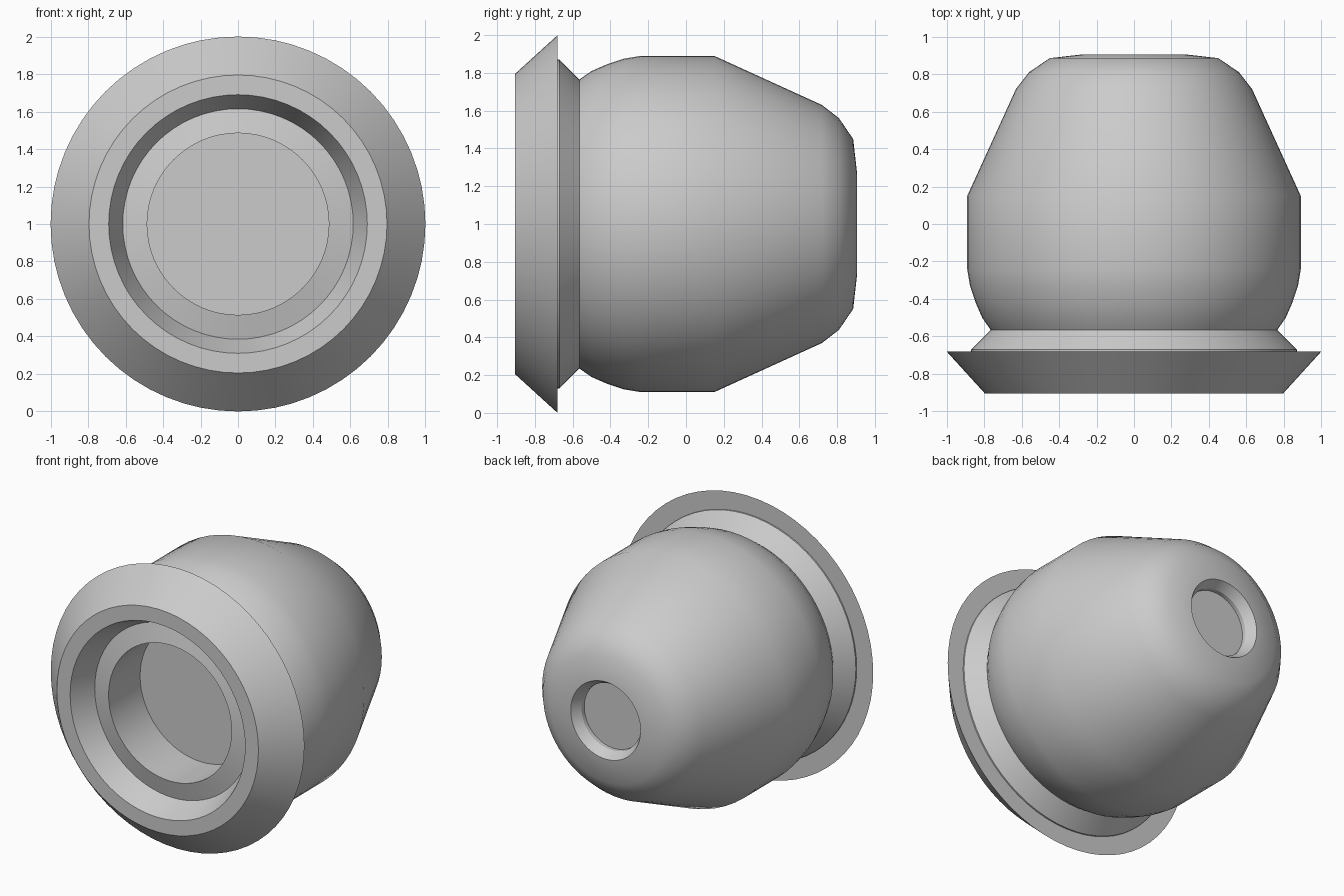
import bpy
import bmesh
import math

cube = bpy.data.objects.get("Cube")
if cube:
    bpy.data.objects.remove(cube, do_unlink=True)

SEGMENTS = 64
AXIS_HEIGHT = 1.0

grey = bpy.data.materials.new("plain_grey")
grey.use_nodes = True
colour = (0.6, 0.6, 0.6, 1)
grey.diffuse_color = colour
grey.node_tree.nodes["Principled BSDF"].inputs["Base Color"].default_value = colour


def turned_part(name, profile):
    """Revolve (radius, y) points about the horizontal y axis."""
    bm = bmesh.new()
    rings = []
    for radius, y in profile:
        if radius == 0:
            rings.append([bm.verts.new((0, y, AXIS_HEIGHT))])
            continue
        ring = []
        for i in range(SEGMENTS):
            a = math.tau * i / SEGMENTS
            ring.append(bm.verts.new((radius * math.cos(a), y,
                                      AXIS_HEIGHT + radius * math.sin(a))))
        rings.append(ring)
    for inner, outer in zip(rings, rings[1:]):
        # A ring next to the axis is closed with one flat cap
        if len(inner) == 1:
            bm.faces.new(outer)
            bm.verts.remove(inner[0])
            bm.faces.ensure_lookup_table()
            bm.faces[-1].normal_update()
            if bm.faces[-1].normal.y > 0:
                bm.faces[-1].normal_flip()
            continue
        if len(outer) == 1:
            cap = bm.faces.new(inner)
            bm.verts.remove(outer[0])
            cap.normal_update()
            if cap.normal.y < 0:
                cap.normal_flip()
            continue
        for i in range(SEGMENTS):
            j = (i + 1) % SEGMENTS
            bm.faces.new((inner[i], outer[i], outer[j], inner[j]))
    mesh = bpy.data.meshes.new(name)
    bm.to_mesh(mesh)
    bm.free()
    mesh.materials.append(grey)
    obj = bpy.data.objects.new(name, mesh)
    bpy.context.collection.objects.link(obj)
    bpy.ops.object.select_all(action="DESELECT")
    obj.select_set(True)
    bpy.context.view_layer.objects.active = obj
    bpy.ops.object.shade_smooth_by_angle(angle=math.radians(30))
    return obj


# Deep front recess with its slightly raised rim
turned_part("front_socket", [(0, -0.41), (0.485, -0.41),
                             (0.485, -0.765), (0.615, -0.735)])

# Wide flared flange around the opening
turned_part("flange", [(0.615, -0.735), (0.69, -0.905), (0.795, -0.905),
                       (1.0, -0.68), (0.87, -0.68)])

# Tapered collar joining the flange to the body
turned_part("collar", [(0.87, -0.68), (0.87, -0.67), (0.765, -0.565)])

# Rounded body, tapering to the back, with a shallow hole in the end
turned_part("body", [(0.765, -0.565), (0.81, -0.5), (0.845, -0.42),
                     (0.875, -0.33), (0.89, -0.24), (0.89, 0.15),
                     (0.63, 0.72), (0.56, 0.81), (0.45, 0.885),
                     (0.275, 0.905), (0.235, 0.84), (0.235, 0.81), (0, 0.81)])
